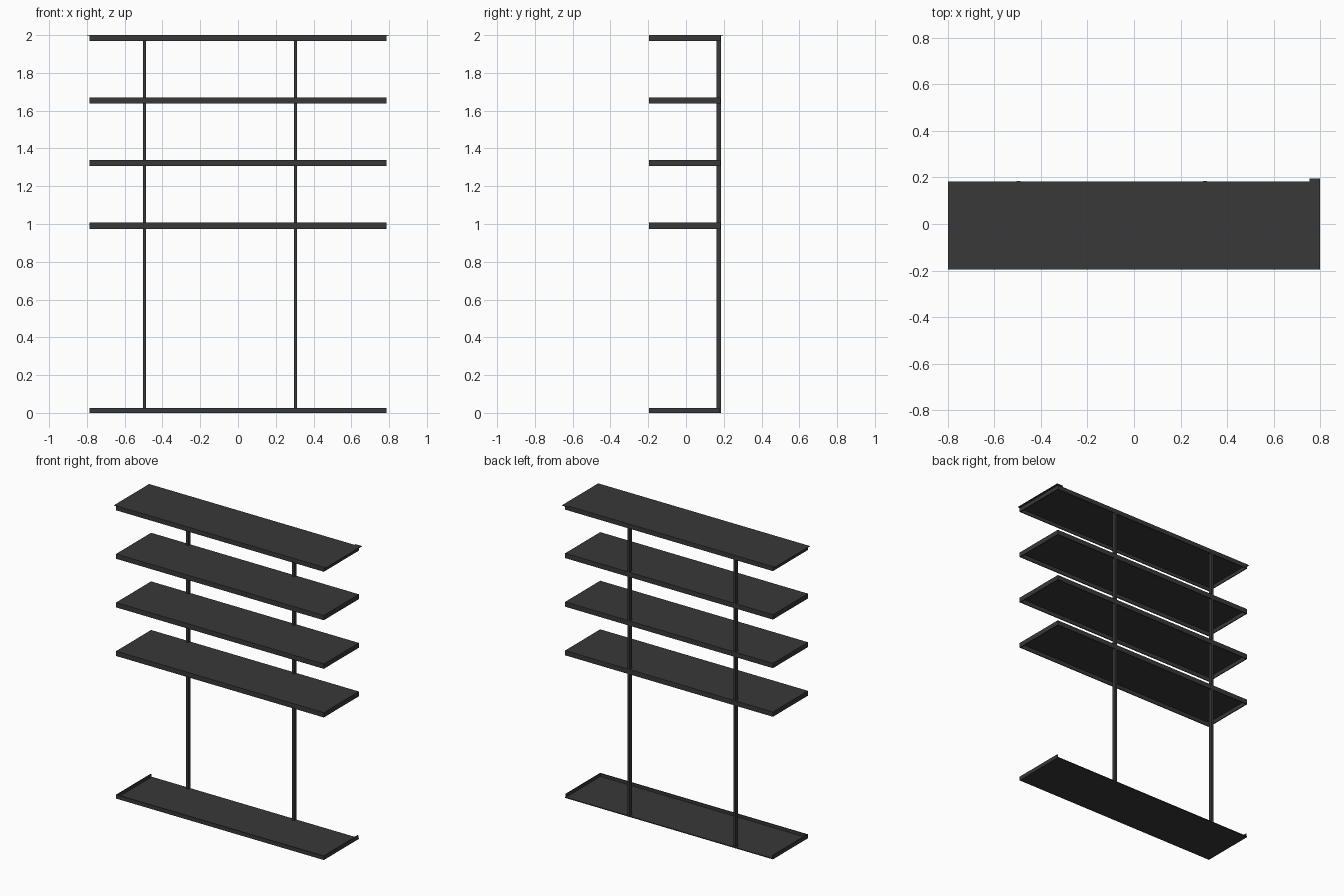
import bpy

if "Cube" in bpy.data.objects:
    bpy.data.objects.remove(bpy.data.objects["Cube"])

Y0, Y1 = -0.195, 0.183      # shelf front and back
X = 0.785                   # shelf half length
H = 0.033                   # rim height
T = 0.006                   # sheet thickness

mat = bpy.data.materials.new("dark_metal")
mat.diffuse_color = (0.04, 0.04, 0.04, 1)
mat.use_nodes = True
mat.node_tree.nodes["Principled BSDF"].inputs["Base Color"].default_value = mat.diffuse_color


def boxes(name, spans):
    """One object made of boxes given as (x0, x1, y0, y1, z0, z1)."""
    verts, faces = [], []
    for x0, x1, y0, y1, z0, z1 in spans:
        n = len(verts)
        verts += [(x, y, z) for z in (z0, z1)
                  for x, y in ((x0, y0), (x1, y0), (x1, y1), (x0, y1))]
        quads = [(3, 2, 1, 0), (4, 5, 6, 7)]
        quads += [(i, (i + 1) % 4, (i + 1) % 4 + 4, i + 4) for i in range(4)]
        faces += [tuple(n + i for i in q) for q in quads]
    mesh = bpy.data.meshes.new(name)
    mesh.from_pydata(verts, [], faces)
    mesh.materials.append(mat)
    obj = bpy.data.objects.new(name, mesh)
    bpy.context.collection.objects.link(obj)
    return obj


def tray(name, z0, z1, panel_on_top, back_rim):
    """Sheet panel with folded rims, opening down or up."""
    panel = (z1 - T, z1) if panel_on_top else (z0, z0 + T)
    rim = (z0, z1 - T) if panel_on_top else (z0 + T, z1)
    spans = [(-X, X, Y0, Y1, *panel),
             (-X, X, Y0, Y0 + T, *rim),
             (-X, -X + T, Y0 + T, Y1 - T, *rim),
             (X - T, X, Y0 + T, Y1 - T, *rim)]
    if back_rim:
        spans.append((-X, X, Y1 - T, Y1, *rim))
    boxes(name, spans)


# Upper shelves open downward
for i, top in enumerate((1.007, 1.339, 1.671, 1.998)):
    tray(f"shelf_{i + 1}", top - H + (0.004 if i == 3 else 0), top, True, True)

# Base tray opens upward, with no rim at the back
tray("base_shelf", 0, 0.027, False, False)

# Thin cover sheet on top, with a small tab at the back right corner
boxes("top_sheet", [(-0.8, 0.8, Y0, Y1, 1.997, 2.0),
                    (0.753, 0.8, Y1, 0.195, 1.997, 2.0)])

# Upright posts along the back edge
for name, x in (("left_post", -0.496), ("right_post", 0.305)):
    boxes(name, [(x - 0.008, x + 0.008, Y1 - 0.022, Y1 + 0.001, 0.0, 1.997)])
